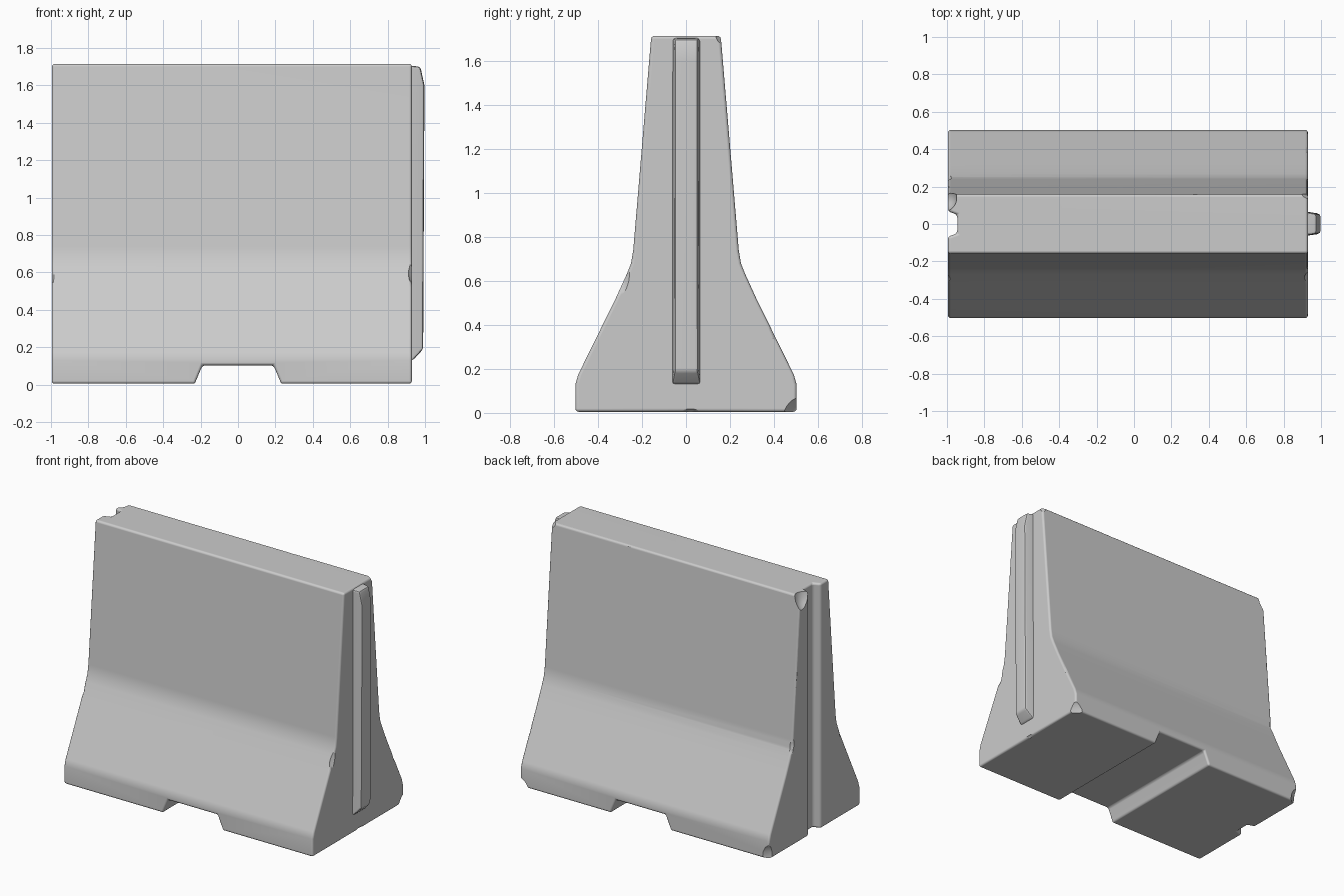
import bpy, bmesh
from mathutils import Vector

if "Cube" in bpy.data.objects:
    bpy.data.objects.remove(bpy.data.objects["Cube"])


def prism(name, pts, axis, a, b):
    """Extrude a closed 2D outline along one axis from a to b."""
    place = {'x': lambda u, v, t: (t, u, v),
             'y': lambda u, v, t: (u, t, v),
             'z': lambda u, v, t: (u, v, t)}[axis]
    bm = bmesh.new()
    lo = [bm.verts.new(place(u, v, a)) for u, v in pts]
    hi = [bm.verts.new(place(u, v, b)) for u, v in pts]
    bm.faces.new(lo)
    bm.faces.new(hi)
    n = len(pts)
    for i in range(n):
        j = (i + 1) % n
        bm.faces.new((lo[i], lo[j], hi[j], hi[i]))
    bmesh.ops.recalc_face_normals(bm, faces=bm.faces)
    return link(name, bm)


def link(name, bm):
    me = bpy.data.meshes.new(name)
    bm.to_mesh(me)
    bm.free()
    ob = bpy.data.objects.new(name, me)
    bpy.context.collection.objects.link(ob)
    return ob


def activate(ob):
    bpy.ops.object.select_all(action='DESELECT')
    ob.select_set(True)
    bpy.context.view_layer.objects.active = ob


def cut(ob, cutter):
    activate(ob)
    m = ob.modifiers.new("cut", 'BOOLEAN')
    m.object = cutter
    m.solver = 'EXACT'
    bpy.ops.object.modifier_apply(modifier=m.name)
    bpy.data.objects.remove(cutter)


def round_edges(ob, width, segments=3):
    activate(ob)
    m = ob.modifiers.new("round", 'BEVEL')
    m.width, m.segments = width, segments
    m.limit_method, m.angle_limit = 'ANGLE', 0.6
    bpy.ops.object.modifier_apply(modifier=m.name)


def chip(loc, radii):
    """Ellipsoid that takes a worn bite out of an edge."""
    bm = bmesh.new()
    bmesh.ops.create_icosphere(bm, subdivisions=3, radius=1)
    bmesh.ops.scale(bm, vec=Vector(radii), verts=bm.verts)
    bmesh.ops.translate(bm, vec=Vector(loc), verts=bm.verts)
    ob = link("chip_cutter", bm)
    ob.hide_render = True
    return ob


def finish(ob):
    activate(ob)
    bpy.ops.object.shade_smooth_by_angle(angle=0.6)
    w = ob.modifiers.new("normals", 'WEIGHTED_NORMAL')
    w.keep_sharp = True


# Main wall: flared profile along x
half = [(0.503, 0.005), (0.503, 0.13), (0.49, 0.175), (0.32, 0.52), (0.27, 0.63),
        (0.25, 0.68), (0.24, 0.74), (0.158, 1.715)]
outline = half + [(-y, z) for y, z in reversed(half)]
wall = prism("barrier_wall", outline, 'x', -0.995, 0.93)

# Drainage notch under the base and key groove in the left end
cut(wall, prism("notch_cutter", [(-0.24, -0.1), (-0.225, 0.02), (-0.19, 0.103),
                                 (0.19, 0.103), (0.225, 0.02), (0.24, -0.1)], 'y', -1, 1))
cut(wall, prism("groove_cutter", [(-1.1, -0.08), (-1.0, -0.07), (-0.945, -0.05),
                                  (-0.945, 0.05), (-1.0, 0.07), (-1.1, 0.08)], 'z', -1, 3))
round_edges(wall, 0.022)

# Chips: right end, left end, top back edge, base corners
chips = [
    ((1.00, 0.56, -0.04), (0.16, 0.14, 0.14)),
    ((1.03, 0.46, 0.42), (0.15, 0.12, 0.16)),
    ((1.02, 0.31, 0.80), (0.12, 0.10, 0.22)),
    ((1.01, -0.31, 0.64), (0.11, 0.08, 0.16)),
    ((-1.06, -0.33, 0.62), (0.09, 0.09, 0.14)),
    ((-1.05, 0.31, 0.72), (0.10, 0.10, 0.12)),
    ((-1.04, 0.27, 1.20), (0.09, 0.09, 0.18)),
    ((-1.03, 0.14, 1.74), (0.085, 0.08, 0.14)),
    ((0.97, 0.20, 1.75), (0.10, 0.08, 0.10)),
    ((0.32, 0.24, 1.79), (0.24, 0.13, 0.11)),
    ((-1.05, 0.54, 0.02), (0.12, 0.08, 0.12)),
    ((0.97, 0.02, -0.03), (0.07, 0.10, 0.06)),
]
for loc, radii in chips:
    cut(wall, chip(loc, radii))
finish(wall)

# Key tongue on the right end, with sloped foot and top
tongue = prism("key_tongue", [(0.90, 0.13), (0.935, 0.13), (0.99, 0.19), (0.997, 1.60),
                              (0.975, 1.70), (0.90, 1.708)], 'y', -0.065, 0.068)
for v in tongue.data.vertices:
    if v.co.x > 0.95:
        v.co.y *= 0.8
round_edges(tongue, 0.014, 2)
finish(tongue)
